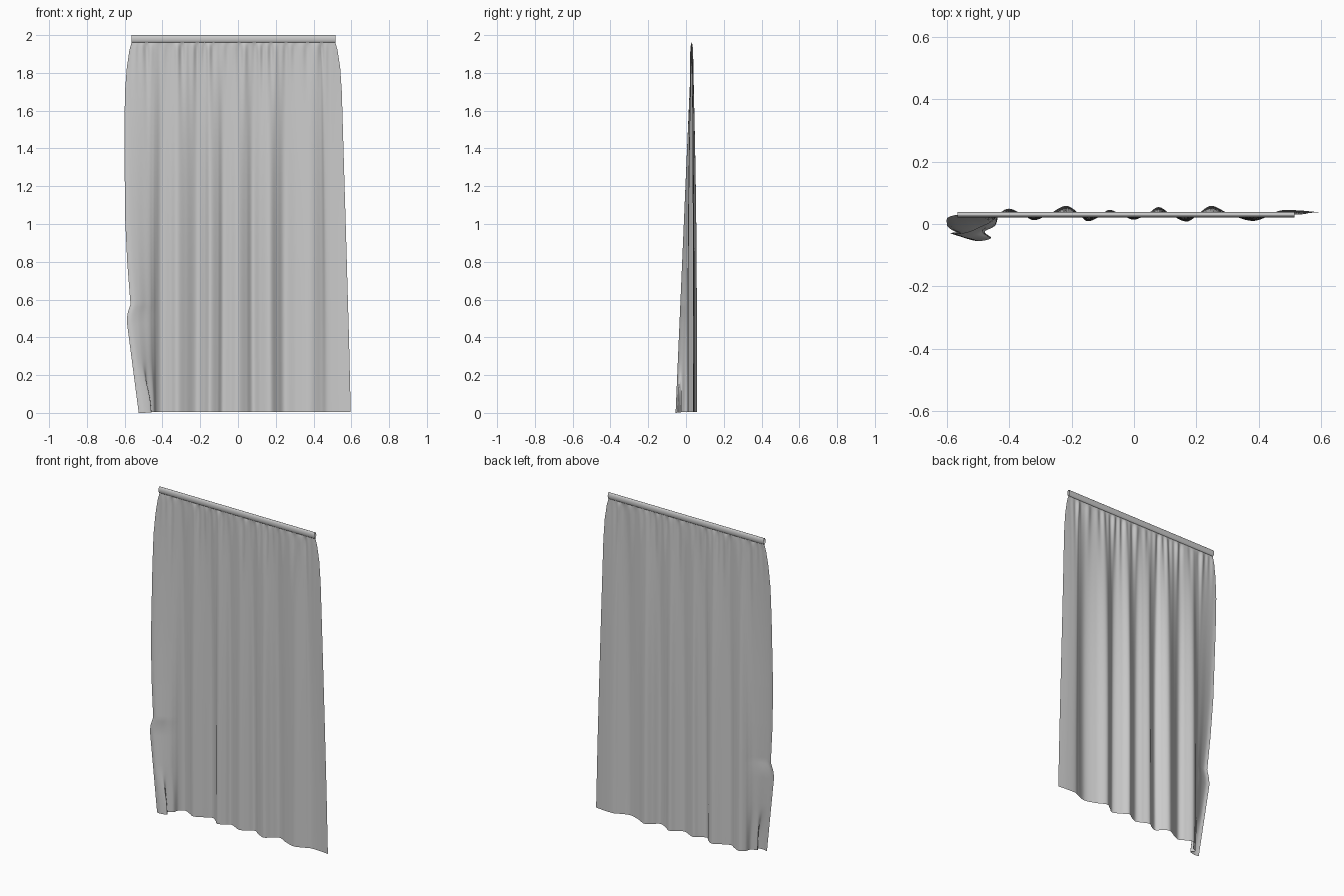
import bpy, bmesh, math, random
from mathutils import Vector

if "Cube" in bpy.data.objects:
    bpy.data.objects.remove(bpy.data.objects["Cube"])

random.seed(4)
TOP, BOTTOM, Y0 = 1.962, 0.006, 0.03


def spline(pts, t):
    """Catmull-Rom through evenly spaced control points, t in 0..1."""
    f = t * (len(pts) - 1)
    i = min(int(f), len(pts) - 2)
    f -= i
    a, b, c, d = (Vector(pts[max(0, min(len(pts) - 1, k))]) for k in range(i - 1, i + 3))
    return 0.5 * (2 * b + (c - a) * f + (2 * a - 5 * b + 4 * c - d) * f ** 2
                  + (3 * b - a - 3 * c + d) * f ** 3)


def lookup(table, z):
    """Smooth interpolation of (z, x) pairs."""
    for (z0, x0), (z1, x1) in zip(table, table[1:]):
        if z <= z1:
            return x0 + (x1 - x0) * max(0, (z - z0) / (z1 - z0))
    return table[-1][1]


def smooth(v):
    v = max(0.0, min(1.0, v))
    return v * v * (3 - 2 * v)


def make_object(name, bm, angle=60):
    me = bpy.data.meshes.new(name)
    bm.to_mesh(me)
    bm.free()
    ob = bpy.data.objects.new(name, me)
    bpy.context.collection.objects.link(ob)
    bpy.ops.object.select_all(action='DESELECT')
    ob.select_set(True)
    bpy.context.view_layer.objects.active = ob
    bpy.ops.object.shade_smooth_by_angle(angle=math.radians(angle))
    return ob


def grid_faces(bm, rows):
    for r0, r1 in zip(rows, rows[1:]):
        for k in range(len(r0) - 1):
            bm.faces.new((r0[k], r1[k], r1[k + 1], r0[k + 1]))


# Hem line of the cloth (x, y), left corner folded forward
hem = [(-.525, -.05), (-.495, -.055), (-.458, -.045), (-.478, -.025), (-.445, -.005),
       (-.432, .03), (-.40, .049), (-.355, .03), (-.32, .012), (-.275, .03),
       (-.22, .058), (-.18, .035), (-.15, .009), (-.11, .025), (-.08, .045),
       (-.04, .03), (0, .014), (.045, .033), (.08, .054), (.12, .03),
       (.17, .008), (.21, .035), (.25, .058), (.31, .03), (.38, .01),
       (.44, .03), (.475, .044), (.535, .043), (.595, .037)]
left = [(0, -.525), (.25, -.557), (.49, -.588), (.53, -.584), (.58, -.568), (.8, -.585), (1.05, -.597),
        (1.5, -.6), (1.7, -.598), (1.83, -.588), (1.92, -.575), (1.962, -.563)]
right = [(0, .597), (.4, .588), (.9, .574), (1.3, .562), (1.7, .55),
         (1.83, .541), (1.92, .527), (1.962, .515)]

# Curtain cloth
bm = bmesh.new()
COLS, ROWS = 300, 150
waves = [(random.uniform(60, 170), random.uniform(0, 6.3)) for _ in range(5)]
reach = [random.uniform(.03, .11) for _ in range(40)]
rows = []
for j in range(ROWS + 1):
    d = (j / ROWS) ** 1.5
    z = TOP + (BOTTOM - TOP) * d
    row = []
    for i in range(COLS + 1):
        t = i / COLS
        hx, hy = spline(hem, t)
        wl = smooth((0.19 - t) / 0.19)
        wr = smooth((t - 0.86) / 0.14)
        drift = smooth((0.21 - t) / 0.06)
        # the crumpled corner relaxes to a plain fold higher up
        plain = smooth((z - 0.05) / 0.25) * (1 if t < 0.18 else 0)
        px = -.525 + .092 * t / .18
        hx += (px - hx) * plain * smooth((0.18 - t) / 0.03)
        x = hx + wl * (lookup(left, z) + .525) + wr * (lookup(right, z) - .595)
        x -= 0.012 * d * (1 - d) * math.sin(hx * 11)
        grow = (1 - (1 - d) ** 3) * (1 - drift) + d * drift
        y = Y0 + (hy - Y0) * grow
        # small gathers below the heading
        k = t * 38
        r = reach[int(k)] * (1 - k % 1) + reach[int(k) + 1] * (k % 1)
        g = sum(math.sin(f * x + p) for f, p in waves) / 5
        edge = min(1, t * 15, (1 - t) * 15)
        y += .014 * g * edge * math.exp(-d / r) * (1 - math.exp(-d / .012))
        zz = z - 0.006 * wl * d
        row.append(bm.verts.new((x, y, zz)))
    rows.append(row)
grid_faces(bm, rows)
make_object("curtain_cloth", bm, 80)

# Open heading sleeve along the top
bm = bmesh.new()
rows = []
for x in (-.565, .515):
    rows.append([bm.verts.new((x, Y0 + .009 * math.cos(a), 1.98 + .02 * math.sin(a)))
                 for a in (2 * math.pi * k / 24 for k in range(25))])
grid_faces(bm, rows)
bmesh.ops.remove_doubles(bm, verts=bm.verts, dist=1e-5)
bmesh.ops.recalc_face_normals(bm, faces=bm.faces)
make_object("heading_sleeve", bm)
